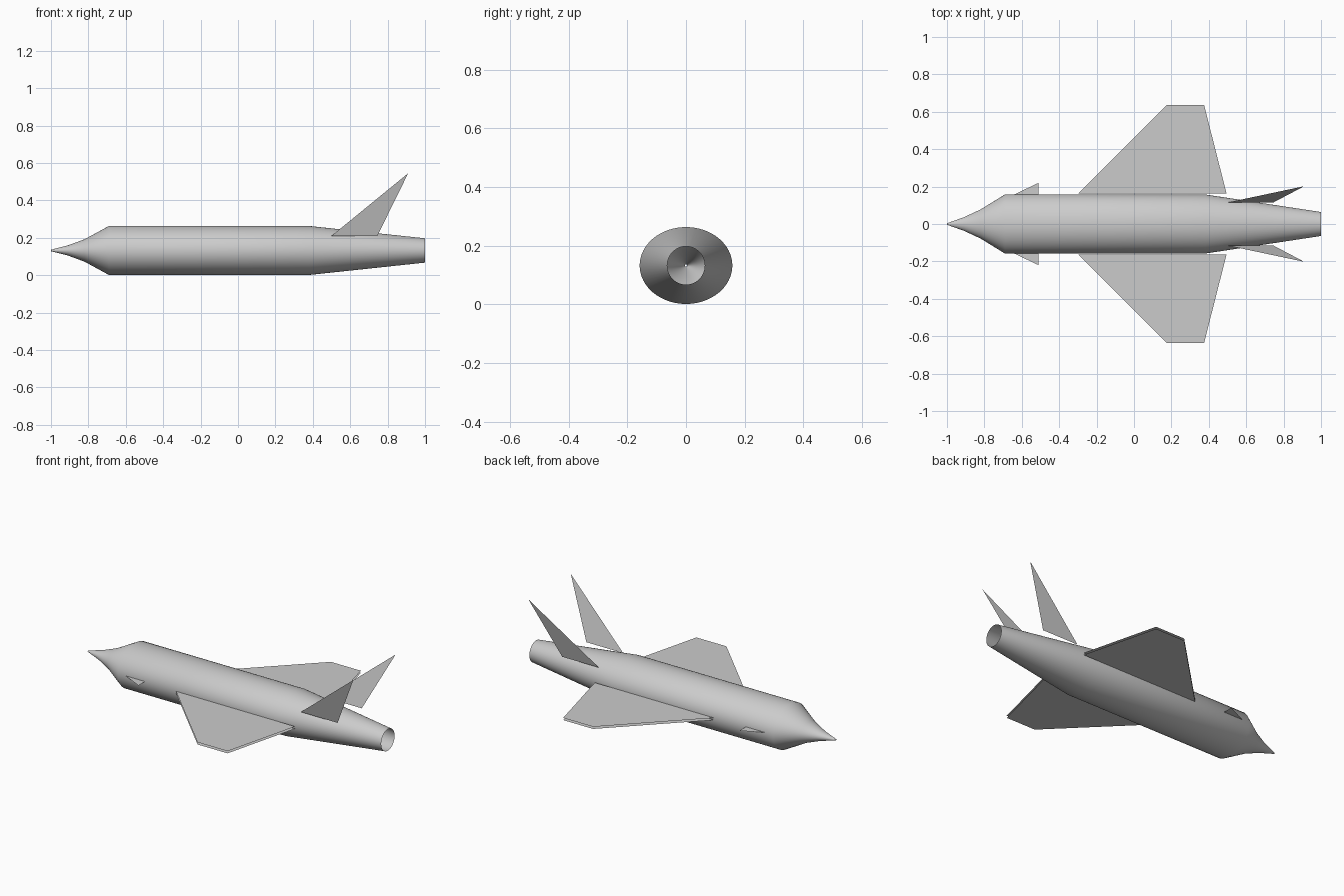
import bpy, bmesh, math

cube = bpy.data.objects.get("Cube")
if cube:
    bpy.data.objects.remove(cube, do_unlink=True)

grey = bpy.data.materials.new("light_grey")
grey.use_nodes = True
grey.diffuse_color = (0.6, 0.6, 0.6, 1)
grey.node_tree.nodes["Principled BSDF"].inputs["Base Color"].default_value = (0.6, 0.6, 0.6, 1)

AXIS_Z = 0.132


def finish(name, bm):
    mesh = bpy.data.meshes.new(name)
    bm.to_mesh(mesh)
    bm.free()
    mesh.materials.append(grey)
    obj = bpy.data.objects.new(name, mesh)
    bpy.context.collection.objects.link(obj)
    return obj


def sheets(name, layers):
    """Thin open sheets, one face for each outline."""
    bm = bmesh.new()
    for outline in layers:
        bm.faces.new([bm.verts.new(p) for p in outline])
    return finish(name, bm)


# Fuselage: open oval loft, (x, half width, half height)
sections = [(-1, 0.004, 0.004), (-0.91, 0.036, 0.027), (-0.82, 0.078, 0.06),
            (-0.69, 0.158, 0.131), (0.38, 0.158, 0.131), (1, 0.064, 0.065)]
SIDES = 64
bm = bmesh.new()
rings = []
for x, w, h in sections:
    angles = [2 * math.pi * i / SIDES for i in range(SIDES)]
    rings.append([bm.verts.new((x, w * math.cos(a), AXIS_Z + h * math.sin(a))) for a in angles])
for a, b in zip(rings, rings[1:]):
    for i in range(SIDES):
        j = (i + 1) % SIDES
        bm.faces.new((a[i], b[i], b[j], a[j]))
bmesh.ops.recalc_face_normals(bm, faces=bm.faces[:])
fuselage = finish("fuselage", bm)
bpy.context.view_layer.objects.active = fuselage
fuselage.select_set(True)
bpy.ops.object.shade_smooth_by_angle(angle=math.radians(35))

# Flying surfaces, mirrored across the long axis
wing = [(-0.3, 0.162), (0.495, 0.162), (0.375, 0.635), (0.175, 0.635)]
canard = [(-0.64, 0.158), (-0.51, 0.158), (-0.51, 0.22)]
fin = [(0.5, 0.115, 0.21), (0.745, 0.115, 0.21), (0.91, 0.202, 0.545)]
for side, s in (("front", -1), ("back", 1)):
    # Upper and lower wing skins
    sheets(side + "_wing", [[(x, s * y, z) for x, y in wing]
                            for z in (AXIS_Z - 0.006, AXIS_Z + 0.007)])
    sheets(side + "_canard", [[(x, s * y, AXIS_Z + 0.008) for x, y in canard]])
    sheets(side + "_tail_fin", [[(x, s * y, z) for x, y, z in fin]])
